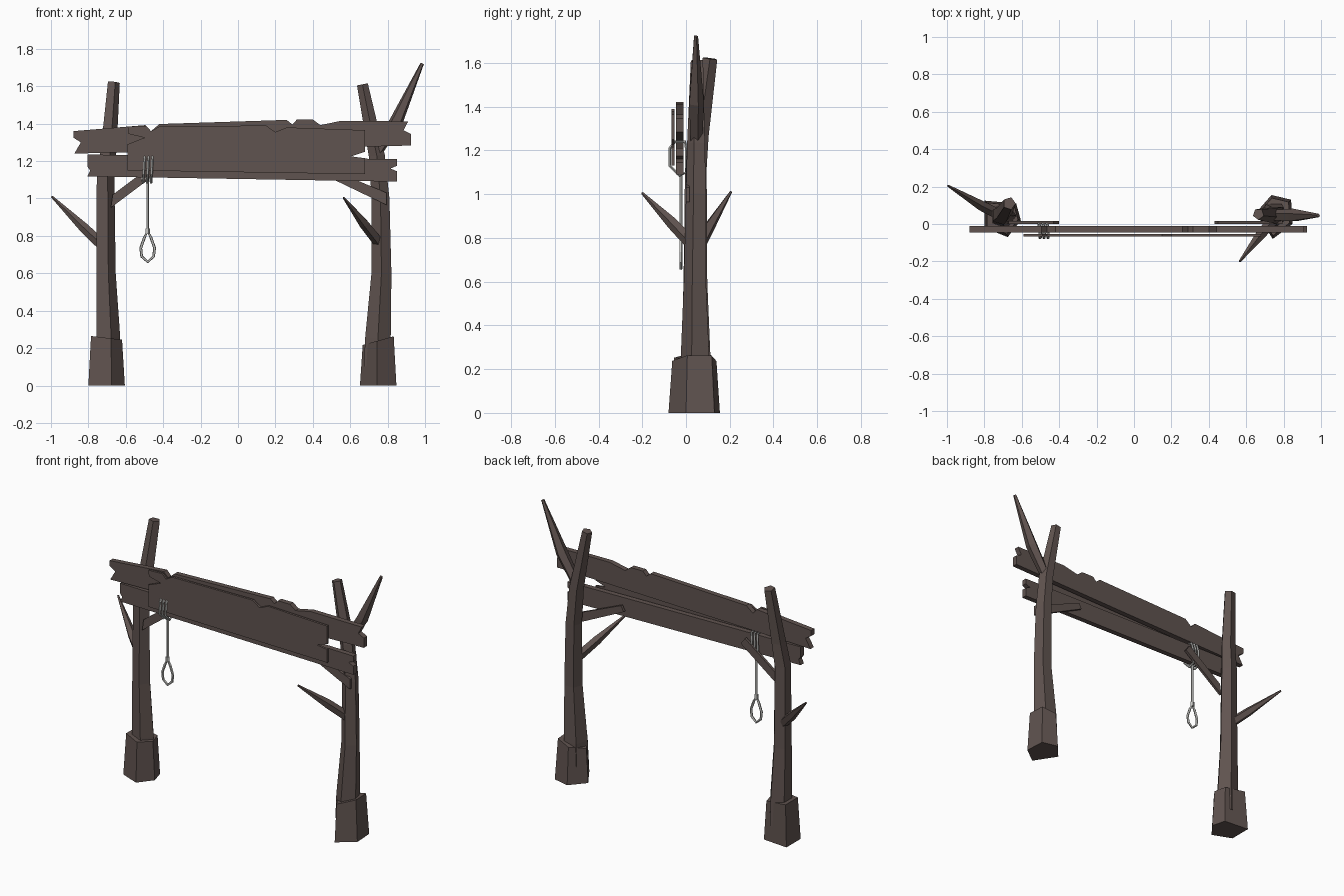
import bpy, bmesh, math
from mathutils import Vector

if "Cube" in bpy.data.objects:
    bpy.data.objects.remove(bpy.data.objects["Cube"])


def material(name, rgb):
    m = bpy.data.materials.new(name)
    m.diffuse_color = (*rgb, 1)
    m.use_nodes = True
    m.node_tree.nodes["Principled BSDF"].inputs["Base Color"].default_value = m.diffuse_color
    return m


WOOD = material("dark wood", (0.117, 0.087, 0.079))
ROPE = material("pale grey rope", (0.55, 0.55, 0.53))


def finish(bm, name, mat):
    bmesh.ops.recalc_face_normals(bm, faces=bm.faces)
    me = bpy.data.meshes.new(name)
    bm.to_mesh(me)
    bm.free()
    me.materials.append(mat)
    ob = bpy.data.objects.new(name, me)
    bpy.context.collection.objects.link(ob)
    return ob


def tube(name, path, sides=5, rot=0, ref=(1, 0, 0), mat=WOOD, closed=False):
    """Sweep a polygon along (x, y, z, radius) points; ref fixes its roll."""
    bm = bmesh.new()
    pts = [Vector(p[:3]) for p in path]
    n = len(pts)
    rings = []
    for i, p in enumerate(pts):
        if closed:
            d = pts[(i + 1) % n] - pts[i - 1]
        else:
            a = (p - pts[i - 1]).normalized() if i else Vector()
            b = (pts[i + 1] - p).normalized() if i < n - 1 else Vector()
            d = a + b
        d.normalize()
        u = Vector(ref)
        u = (u - u.dot(d) * d).normalized()
        v = d.cross(u)
        ring = []
        for k in range(sides):
            t = math.radians(rot) + math.tau * k / sides
            ring.append(bm.verts.new(p + path[i][3] * (math.cos(t) * u + math.sin(t) * v)))
        rings.append(ring)
    for i in range(n if closed else n - 1):
        r, s = rings[i], rings[(i + 1) % n]
        for k in range(sides):
            j = (k + 1) % sides
            bm.faces.new((r[k], r[j], s[j], s[k]))
    if not closed:
        bm.faces.new(rings[0])
        bm.faces.new(rings[-1])
    return finish(bm, name, mat)


def prism(name, outline, offset):
    """Extrude a 3D outline by an offset vector."""
    bm = bmesh.new()
    f = bm.faces.new([bm.verts.new(p) for p in outline])
    ext = bmesh.ops.extrude_face_region(bm, geom=[f])
    vs = [g for g in ext["geom"] if isinstance(g, bmesh.types.BMVert)]
    bmesh.ops.translate(bm, verts=vs, vec=offset)
    return finish(bm, name, WOOD)


def plank(name, outline, y0, y1):
    prism(name, [(x, y0, z) for x, z in outline], (0, y1 - y0, 0))


def foot(name, outline, cx, z, slope):
    """Rough pentagon block, tapered, with a slanted top."""
    ob = prism(name, [(x, y, 0) for x, y in outline], (0, 0, z))
    for v in ob.data.vertices:
        if v.co.z > 0.1:
            v.co.x = cx + 0.85 * (v.co.x - cx)
            v.co.y = 0.043 + 0.86 * (v.co.y - 0.043)
            v.co.z += slope * (v.co.x - cx)


# Feet
foot("left_foot", [(-0.80, 0.125), (-0.80, -0.02), (-0.675, -0.07), (-0.605, 0.02),
                   (-0.63, 0.11)], -0.705, 0.255, -0.12)
foot("right_foot", [(0.742, -0.08), (0.847, 0.0), (0.84, 0.13), (0.735, 0.155),
                    (0.652, 0.06)], 0.75, 0.24, 0.28)

# Trunks
tube("left_trunk", [(-0.70, 0.045, 0.1, 0.075), (-0.70, 0.045, 0.26, 0.07),
                    (-0.711, 0.043, 0.6, 0.057), (-0.713, 0.045, 1.12, 0.052),
                    (-0.695, 0.06, 1.27, 0.046), (-0.667, 0.11, 1.62, 0.035)])
tube("right_trunk", [(0.745, 0.048, 0.1, 0.075), (0.748, 0.048, 0.25, 0.072),
                     (0.767, 0.046, 0.6, 0.056), (0.762, 0.05, 1.0, 0.05),
                     (0.742, 0.05, 1.23, 0.045), (0.665, 0.053, 1.61, 0.031)], rot=270)

# Bare branches
tube("right_upper_branch", [(0.735, 0.045, 1.235, 0.03), (0.85, 0.045, 1.42, 0.037),
                            (0.985, 0.045, 1.722, 0.01)], ref=(0, 1, 0))
tube("left_branch", [(-0.72, 0.05, 0.745, 0.03), (-0.82, 0.1, 0.84, 0.028),
                     (-0.995, 0.205, 1.01, 0.006)], ref=(0, 0, 1))
tube("right_lower_branch", [(0.75, 0.03, 0.77, 0.03), (0.675, -0.06, 0.865, 0.028),
                            (0.565, -0.2, 1.005, 0.006)], ref=(0, 0, 1))

# Broken sign boards
plank("upper_board", [
    (-0.88, 1.36), (-0.495, 1.392), (-0.465, 1.36), (-0.42, 1.398), (0.26, 1.42),
    (0.29, 1.396), (0.315, 1.422), (0.40, 1.422), (0.44, 1.392), (0.55, 1.415),
    (0.91, 1.412), (0.885, 1.365), (0.925, 1.345), (0.925, 1.283), (-0.875, 1.24),
    (-0.84, 1.3), (-0.88, 1.325)], -0.045, -0.012)
plank("lower_board", [
    (-0.805, 1.235), (0.85, 1.21), (0.85, 1.175), (0.815, 1.16), (0.85, 1.145),
    (0.85, 1.09), (-0.805, 1.118), (-0.79, 1.15), (-0.805, 1.17)], -0.045, -0.012)
plank("front_board", [
    (-0.59, 1.385), (-0.49, 1.388), (-0.465, 1.36), (-0.42, 1.385), (0.15, 1.39),
    (0.2, 1.355), (0.26, 1.38), (0.68, 1.365), (0.68, 1.25), (0.605, 1.225),
    (0.68, 1.215), (0.68, 1.13), (-0.59, 1.15), (-0.59, 1.29), (-0.5, 1.325),
    (-0.585, 1.345)], -0.067, -0.053)

# Diagonal braces behind the boards
plank("left_brace", [(-0.68, 0.95), (-0.67, 1.02), (-0.43, 1.2), (-0.4, 1.16)], 0.0, 0.017)
plank("right_brace", [(0.795, 0.965), (0.795, 1.03), (0.45, 1.175), (0.43, 1.14)], 0.0, 0.017)

# Rope wraps round the boards
WRAP = [(-0.074, 1.13), (-0.074, 1.21), (-0.05, 1.24), (-0.005, 1.24),
        (0.003, 1.2), (0.003, 1.1), (-0.03, 1.085)]
for i in range(3):
    x = -0.505 + 0.021 * i
    tube(f"rope_wrap_{i + 1}", [(x + 0.006 * math.sin(k), y, z, 0.007)
                                for k, (y, z) in enumerate(WRAP)],
         sides=5, mat=ROPE, closed=True)

# Hanging rope, knot and teardrop loop
X, Y = -0.483, -0.023
tube("hanging_rope", [(X, Y, 1.12, 0.008), (X, Y, 0.82, 0.008)], mat=ROPE)
tube("rope_knot", [(X, Y, 0.81, 0.013), (X, Y, 0.84, 0.013)], mat=ROPE)
half = [(0.018, 0.79), (0.037, 0.735), (0.032, 0.69)]
drop = [(0, 0.825)] + half + [(0, 0.661)] + [(-a, z) for a, z in reversed(half)]
tube("rope_loop", [(X + a, Y, z, 0.008) for a, z in drop],
     ref=(0, 1, 0), mat=ROPE, closed=True)
